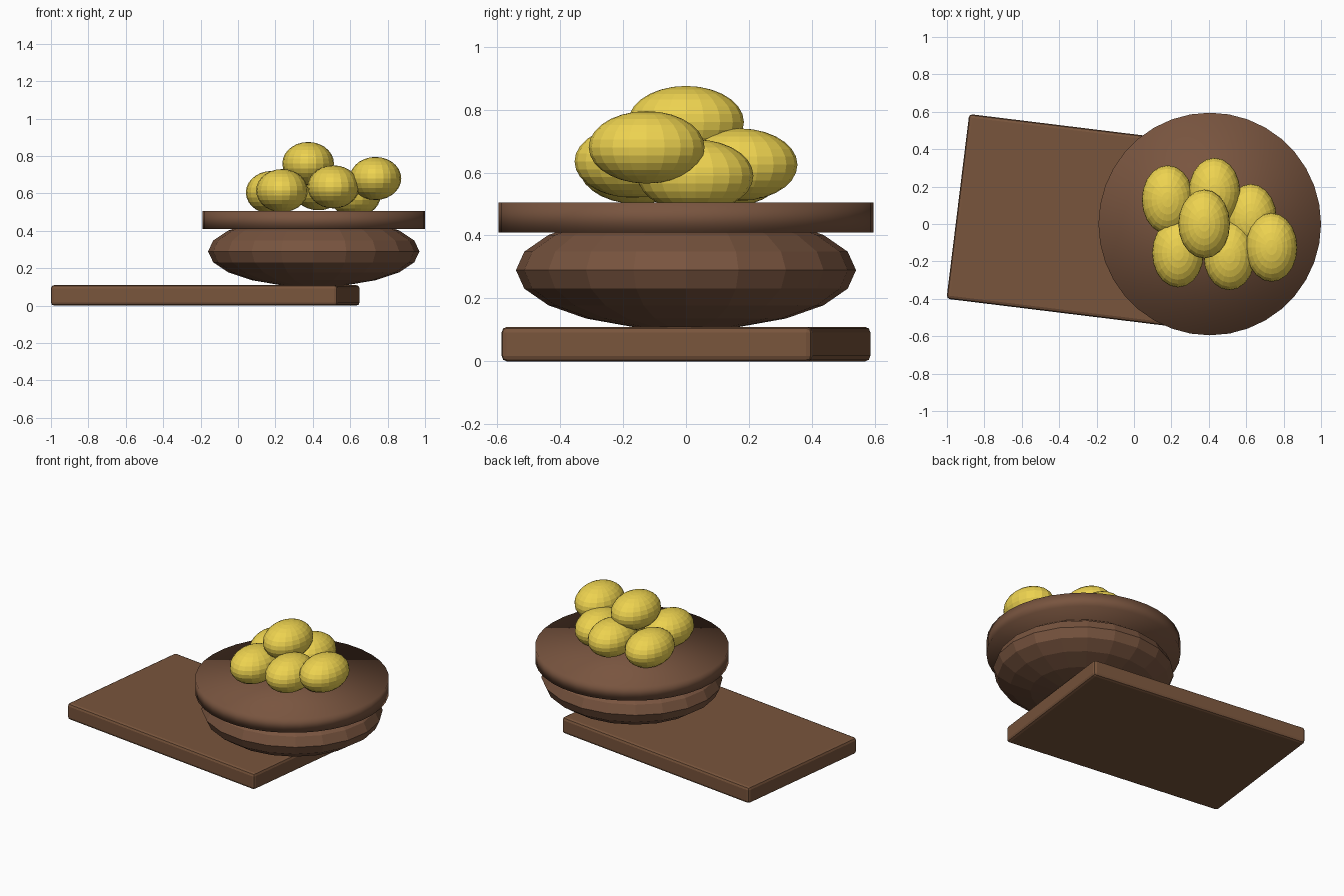
import bpy, math

if "Cube" in bpy.data.objects:
    bpy.data.objects.remove(bpy.data.objects["Cube"])


def material(name, color):
    m = bpy.data.materials.new(name)
    m.diffuse_color = (*color, 1)
    m.use_nodes = True
    m.node_tree.nodes["Principled BSDF"].inputs["Base Color"].default_value = m.diffuse_color
    return m


def finish(obj, name, mat):
    obj.name = name
    obj.data.materials.append(mat)
    bpy.ops.object.transform_apply(location=False, rotation=False, scale=True)
    return obj


def ellipsoid(name, loc, radii, segments, rings, mat):
    bpy.ops.mesh.primitive_uv_sphere_add(segments=segments, ring_count=rings,
                                         radius=1, location=loc)
    obj = bpy.context.object
    obj.scale = radii
    return finish(obj, name, mat)


board_wood = material("board_wood", (0.19, 0.09, 0.045))
bowl_wood = material("bowl_wood", (0.19, 0.09, 0.05))
lemon_skin = material("lemon_skin", (0.85, 0.65, 0.08))

# Cutting board, turned slightly, with softened edges
bpy.ops.mesh.primitive_cube_add(size=1, location=(-0.175, 0, 0.055),
                                rotation=(0, 0, math.radians(-7)))
board = bpy.context.object
board.scale = (1.545, 0.995, 0.11)
finish(board, "cutting_board", board_wood)
bevel = board.modifiers.new("soft_edges", "BEVEL")
bevel.width = 0.018
bevel.segments = 2

# Squat faceted bowl body
ellipsoid("bowl_body", (0.405, 0, 0.29), (0.565, 0.54, 0.19), 20, 10, bowl_wood)

# Thick round rim, smooth shaded
bpy.ops.mesh.primitive_cylinder_add(vertices=36, radius=0.595, depth=0.095,
                                    location=(0.405, 0, 0.4575))
finish(bpy.context.object, "bowl_rim", bowl_wood)
bpy.ops.object.shade_smooth()

# Heap of lemons
lemons = [
    (0.375, 0.00, 0.76), (0.18, 0.13, 0.605), (0.43, 0.17, 0.625),
    (0.625, 0.03, 0.59), (0.235, -0.155, 0.615), (0.51, -0.17, 0.635),
    (0.735, -0.125, 0.68),
]
for i, loc in enumerate(lemons):
    ellipsoid(f"lemon_{i + 1}", loc, (0.138, 0.184, 0.115), 20, 14, lemon_skin)
